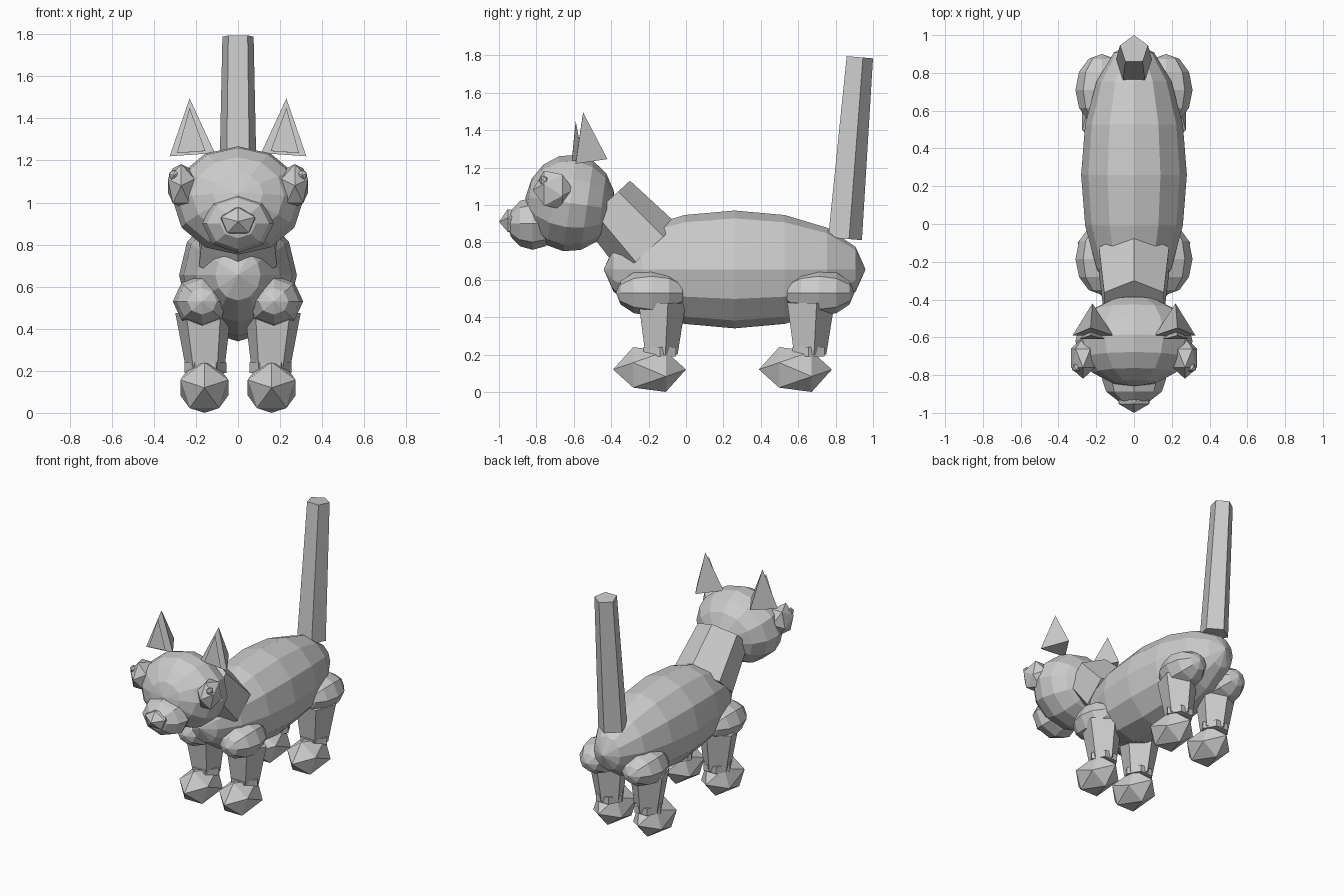
import bpy, bmesh, math
from mathutils import Matrix, Vector

if "Cube" in bpy.data.objects:
    bpy.data.objects.remove(bpy.data.objects["Cube"])

fur = bpy.data.materials.new("light_grey")
fur.diffuse_color = (0.6, 0.6, 0.6, 1)
fur.use_nodes = True
fur.node_tree.nodes["Principled BSDF"].inputs["Base Color"].default_value = fur.diffuse_color


def finish(name, bm):
    bmesh.ops.recalc_face_normals(bm, faces=bm.faces)
    me = bpy.data.meshes.new(name)
    bm.to_mesh(me)
    bm.free()
    me.materials.append(fur)
    ob = bpy.data.objects.new(name, me)
    bpy.context.collection.objects.link(ob)
    return ob


def ball(name, loc, size, seg=0, rings=0, tilt=0):
    """Ellipsoid with its poles along y; an icosahedron when seg is 0."""
    bm = bmesh.new()
    if seg:
        bmesh.ops.create_uvsphere(bm, u_segments=seg, v_segments=rings, radius=1)
    else:
        bmesh.ops.create_icosphere(bm, subdivisions=1, radius=1)
    m = (Matrix.Translation(loc) @ Matrix.Rotation(tilt, 4, 'X')
         @ Matrix.Diagonal((*size, 1)) @ Matrix.Rotation(math.pi / 2, 4, 'X')
         @ Matrix.Rotation(math.pi / 2, 4, 'Z'))
    bm.transform(m)
    return finish(name, bm)


def tube(name, a, b, ra, rb, sides, ref, wide=1.0):
    """Tapered prism from a to b with one corner pointing towards ref."""
    a, b, ref = Vector(a), Vector(b), Vector(ref)
    axis = (b - a).normalized()
    u = (ref - axis * ref.dot(axis)).normalized()
    v = axis.cross(u) * wide
    bm = bmesh.new()
    loops = []
    for c, r in ((a, ra), (b, rb)):
        loops.append([bm.verts.new(c + r * (u * math.cos(t) + v * math.sin(t)))
                      for t in (math.tau * i / sides for i in range(sides))])
    for i in range(sides):
        j = (i + 1) % sides
        bm.faces.new((loops[0][i], loops[0][j], loops[1][j], loops[1][i]))
    for lp in loops:
        bm.faces.new(lp)
    return finish(name, bm)


def spike(name, base, tip):
    """Pyramid on a three-point base."""
    bm = bmesh.new()
    p = [bm.verts.new(c) for c in base]
    t = bm.verts.new(tip)
    bm.faces.new(p)
    for i in range(3):
        bm.faces.new((p[i], p[(i + 1) % 3], t))
    return finish(name, bm)


# Trunk, neck and tail
ball("body", (0, 0.26, 0.655), (0.28, 0.70, 0.315), 12, 8)
tube("neck", (0, -0.195, 0.763), (0, -0.425, 1.015), 0.2, 0.17, 6, (0, 0, 1), 1.07)
tube("tail", (0, 0.841, 0.82), (0, 0.922, 1.79), 0.1, 0.078, 5, (0, 1, 0))

# Head
ball("head", (0, -0.62, 1.01), (0.31, 0.24, 0.26), 12, 8, math.radians(-8))
ball("muzzle", (0, -0.82, 0.9), (0.17, 0.135, 0.14), 8, 6)
ball("nose", (0, -0.915, 0.91), (0.095, 0.085, 0.075))

for s, side in ((-1, "right"), (1, "left")):
    # Eyes and pupils
    ball(f"eye_{side}", (s * 0.27, -0.71, 1.08), (0.075, 0.11, 0.115))
    ball(f"pupil_{side}", (s * 0.305, -0.76, 1.13), (0.026, 0.028, 0.028))
    # Ears with a raised inner panel
    spike(f"ear_{side}", [(s * 0.325, -0.59, 1.22), (s * 0.11, -0.59, 1.235),
                          (s * 0.22, -0.42, 1.245)], (s * 0.23, -0.55, 1.495))
    spike(f"inner_ear_{side}", [(s * 0.29, -0.61, 1.235), (s * 0.155, -0.61, 1.245),
                                (s * 0.22, -0.55, 1.24)], (s * 0.23, -0.59, 1.45))
    # Legs
    for part, y_hip, y_leg, y_paw in (("front", -0.185, -0.14, -0.195),
                                      ("back", 0.71, 0.655, 0.585)):
        tag = f"{part}_{side}"
        ball(f"thigh_{tag}", (s * 0.17, y_hip, 0.53), (0.14, 0.19, 0.125), 8, 6)
        tube(f"leg_{tag}", (s * 0.165, y_leg, 0.48), (s * 0.155, y_leg, 0.2),
             0.14, 0.095, 5, (0, 1, 0))
        tube(f"ankle_{tag}", (s * 0.155, y_leg, 0.24), (s * 0.155, y_leg, 0.19),
             0.1, 0.1, 6, (1, 0, 0))
        ball(f"paw_{tag}", (s * 0.16, y_paw, 0.12), (0.134, 0.195, 0.134))
